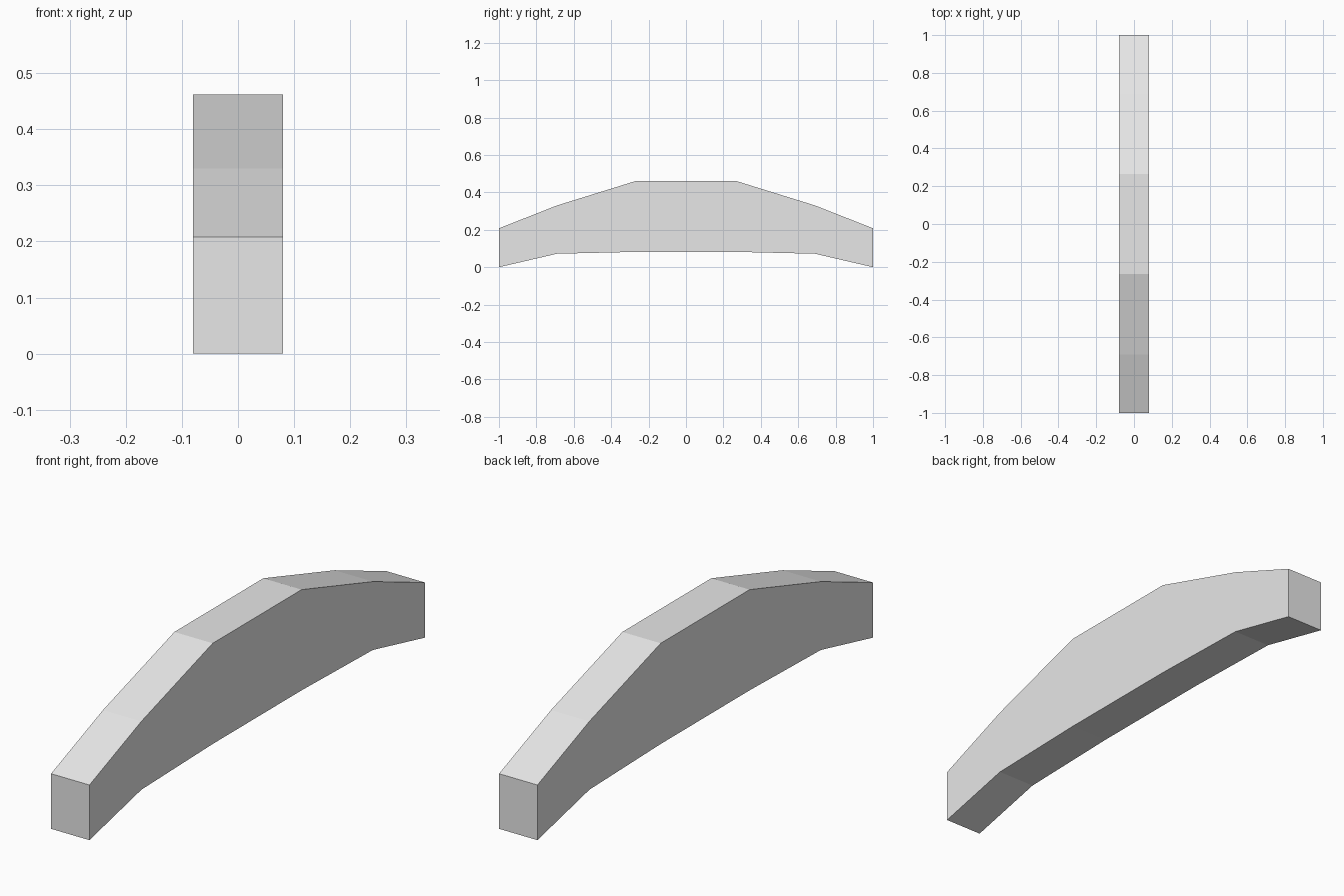
import bpy
import bmesh

cube = bpy.data.objects.get("Cube")
if cube:
    bpy.data.objects.remove(cube, do_unlink=True)

# Plain grey material
grey = bpy.data.materials.new("light grey")
grey.use_nodes = True
colour = (0.8, 0.8, 0.8, 1)
grey.diffuse_color = colour
grey.node_tree.nodes["Principled BSDF"].inputs["Base Color"].default_value = colour

# Half profile stations: distance from centre, underside height, top height
HALF_WIDTH = 0.08
stations = [(1.0, 0.0, 0.208), (0.69, 0.072, 0.33), (0.265, 0.082, 0.462)]
full = [(-y, lo, hi) for y, lo, hi in stations]
full += [(y, lo, hi) for y, lo, hi in reversed(stations)]

# Arched beam: a rectangular section bridged from station to station
bm = bmesh.new()
rings = [[bm.verts.new((x, y, z)) for x, z in
          ((-HALF_WIDTH, lo), (HALF_WIDTH, lo), (HALF_WIDTH, hi), (-HALF_WIDTH, hi))]
         for y, lo, hi in full]
for a, b in zip(rings, rings[1:]):
    for i in range(4):
        j = (i + 1) % 4
        bm.faces.new((a[i], a[j], b[j], b[i]))
bm.faces.new(rings[0])
bm.faces.new(rings[-1])
bmesh.ops.recalc_face_normals(bm, faces=bm.faces)

mesh = bpy.data.meshes.new("arched_beam")
bm.to_mesh(mesh)
bm.free()
mesh.materials.append(grey)
beam = bpy.data.objects.new("arched_beam", mesh)
bpy.context.collection.objects.link(beam)
